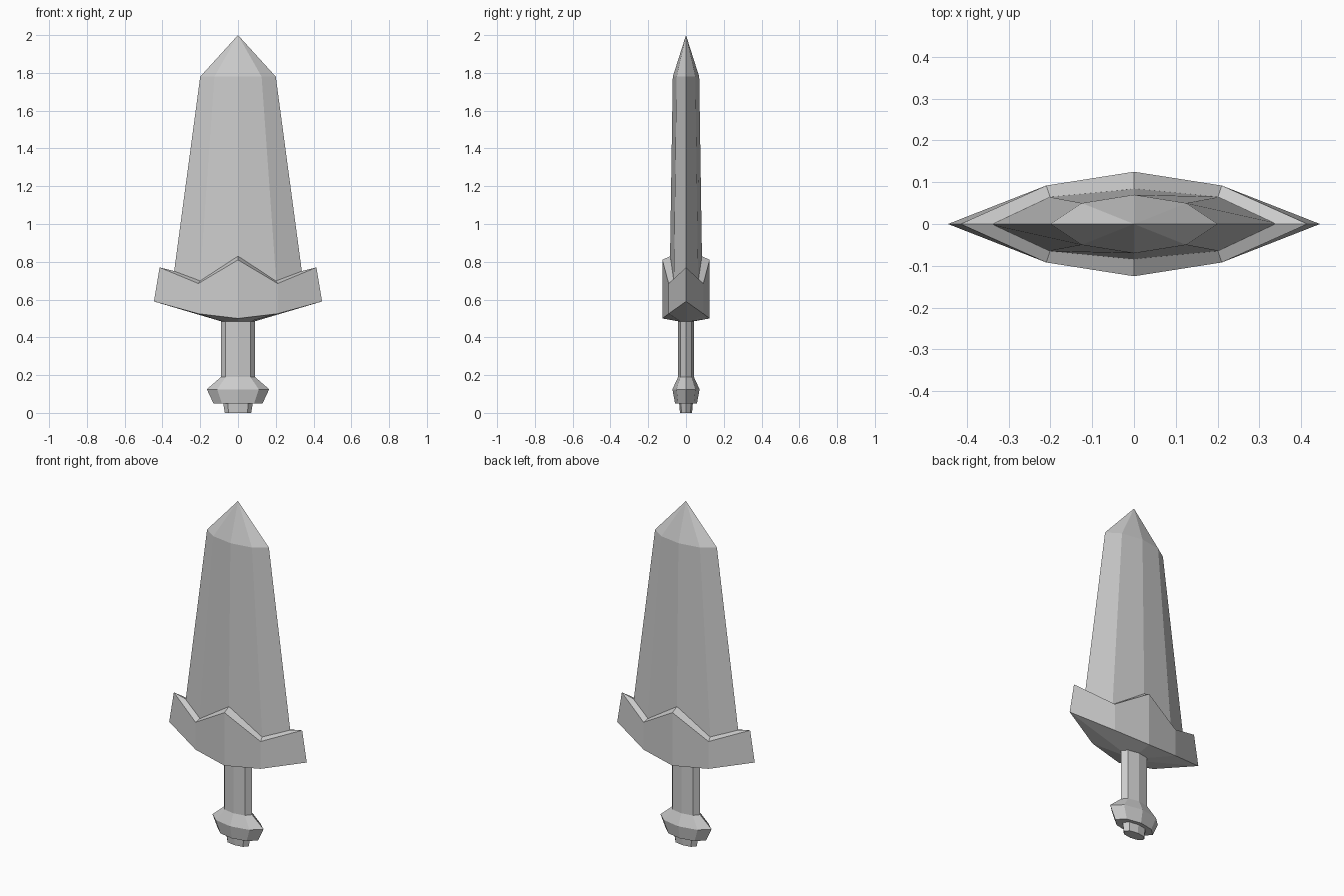
import bpy

cube = bpy.data.objects.get("Cube")
if cube:
    bpy.data.objects.remove(cube, do_unlink=True)

metal = bpy.data.materials.new("light grey")
metal.use_nodes = True
GREY = (0.6, 0.6, 0.6, 1)
metal.diffuse_color = GREY
metal.node_tree.nodes["Principled BSDF"].inputs["Base Color"].default_value = GREY


def ring(side, mid, front):
    """Eight points mirrored from edge (x, z), shoulder (x, y, z) and ridge (y, z)."""
    (sx, sz), (mx, my, mz), (fy, fz) = side, mid, front
    return [(sx, 0, sz), (mx, my, mz), (0, fy, fz), (-mx, my, mz),
            (-sx, 0, sz), (-mx, -my, mz), (0, -fy, fz), (mx, -my, mz)]


def flat(sx, mx, my, fy, z):
    return ring((sx, z), (mx, my, z), (fy, z))


def loft(name, rings, tip=None):
    """Skin the rings from bottom to top; close with a point or a cap."""
    verts = [v for r in rings for v in r]
    faces = [tuple(range(7, -1, -1))]
    for k in range(len(rings) - 1):
        for i in range(8):
            a, b = k * 8 + i, k * 8 + (i + 1) % 8
            faces.append((a, b, b + 8, a + 8))
    last = (len(rings) - 1) * 8
    if tip:
        verts.append(tip)
        faces += [(last + i, last + (i + 1) % 8, last + 8) for i in range(8)]
    else:
        faces.append(tuple(range(last, last + 8)))
    mesh = bpy.data.meshes.new(name)
    mesh.from_pydata(verts, [], faces)
    mesh.materials.append(metal)
    obj = bpy.data.objects.new(name, mesh)
    bpy.context.collection.objects.link(obj)
    return obj


# Broad tapering blade with a pointed tip
loft("blade", [flat(0.35, 0.205, 0.065, 0.087, 0.66),
               flat(0.20, 0.125, 0.05, 0.07, 1.78)], tip=(0, 0, 2))

# Zigzag guard: underside, outer wall, narrow rim, then tucked inside the blade
loft("guard", [flat(0.09, 0.065, 0.03, 0.042, 0.485),
               ring((0.445, 0.59), (0.21, 0.092, 0.525), (0.125, 0.50)),
               ring((0.415, 0.77), (0.21, 0.092, 0.685), (0.125, 0.81)),
               ring((0.335, 0.75), (0.20, 0.062, 0.70), (0.084, 0.83)),
               flat(0.2, 0.12, 0.03, 0.04, 0.66)])

# Grip
loft("grip", [flat(0.09, 0.065, 0.03, 0.042, 0.18),
              flat(0.09, 0.065, 0.03, 0.042, 0.50)])

# Flared pommel with a small end button
loft("pommel", [flat(0.13, 0.085, 0.042, 0.058, 0.05),
                flat(0.165, 0.11, 0.05, 0.072, 0.125),
                flat(0.09, 0.065, 0.03, 0.042, 0.19)])
loft("pommel_button", [flat(0.07, 0.05, 0.024, 0.032, 0),
                       flat(0.08, 0.055, 0.028, 0.037, 0.06)])
